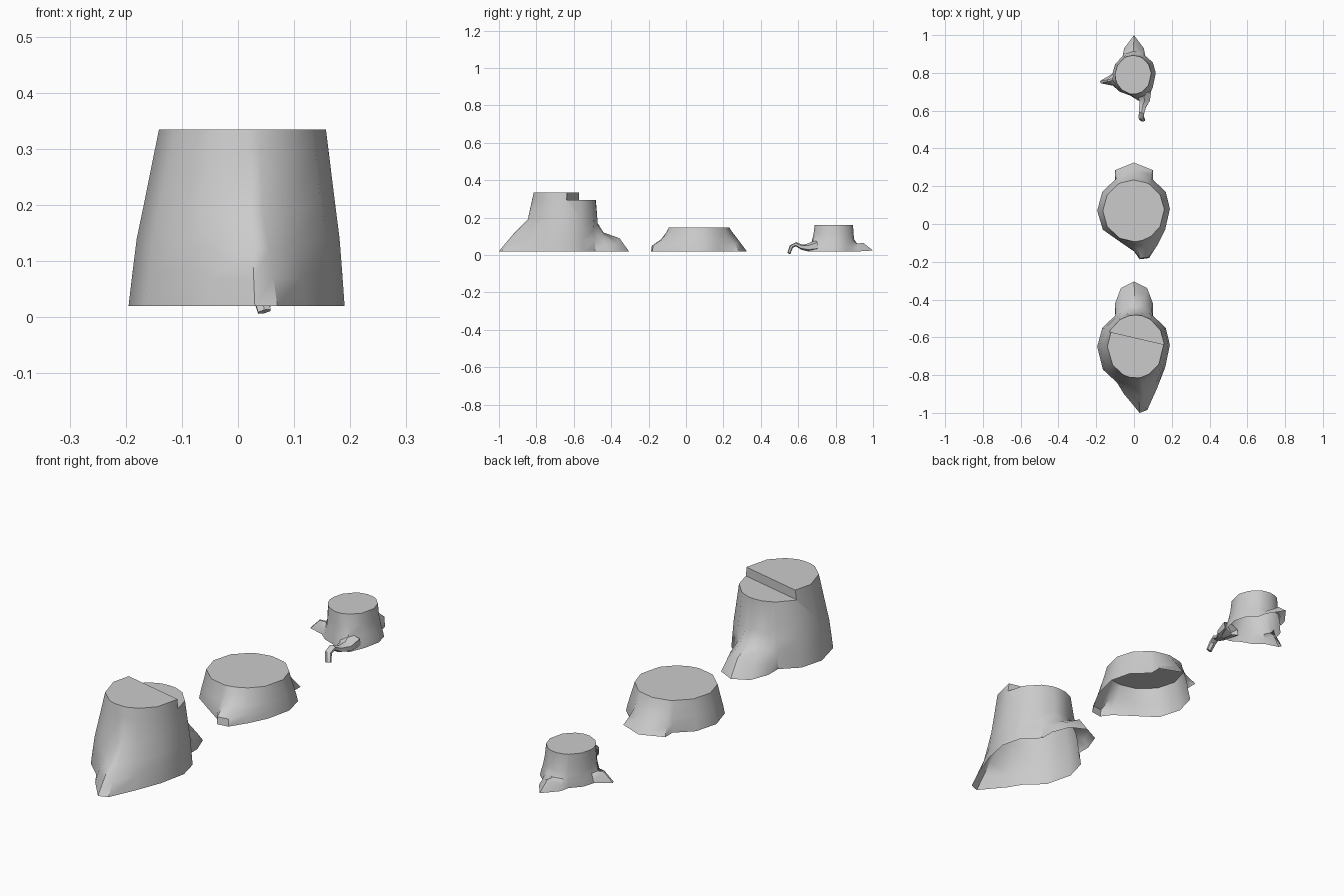
import bpy, bmesh
from math import atan2, cos, sin, pi
from mathutils import Vector

if "Cube" in bpy.data.objects:
    bpy.data.objects.remove(bpy.data.objects["Cube"])


def finish(name, bm, angle=40):
    bm.normal_update()
    me = bpy.data.meshes.new(name)
    bm.to_mesh(me)
    bm.free()
    ob = bpy.data.objects.new(name, me)
    bpy.context.collection.objects.link(ob)
    bpy.ops.object.select_all(action='DESELECT')
    ob.select_set(True)
    bpy.context.view_layer.objects.active = ob
    bpy.ops.object.shade_smooth_by_angle(angle=angle * pi / 180)
    return ob


def stump(cy, rx, ry, ox, top, cols, prof):
    """Open-bottomed wall: each column runs from its root point to the top ellipse.
    prof maps a column kind to (flare, z) pairs from the ground upward."""
    bm = bmesh.new()
    rings = []
    for k in range(5):
        ring = []
        for x, y, kind in cols:
            a = atan2(y, x)
            tx, ty = ox + rx * cos(a), ry * sin(a)
            f, z = prof[kind][k] if k < 4 else (0, top)
            ring.append(bm.verts.new((tx + (x - tx) * f, cy + ty + (y - ty) * f, z)))
        rings.append(ring)
    n = len(cols)
    for lo, hi in zip(rings, rings[1:]):
        for i in range(n):
            j = (i + 1) % n
            bm.faces.new((lo[i], lo[j], hi[j], hi[i]))
    bm.faces.new(rings[-1])
    return bm


def cut_step(bm, z, co, no):
    """Lower the part of the top lying on the positive side of a vertical plane."""
    co, no = Vector(co), Vector(no).normalized()
    bmesh.ops.bisect_plane(bm, geom=bm.verts[:] + bm.edges[:] + bm.faces[:],
                           plane_co=(0, 0, z), plane_no=(0, 0, 1))
    fs = [f for f in bm.faces if f.calc_center_median().z > z + 1e-4]
    es = list({e for f in fs for e in f.edges})
    vs = list({v for f in fs for v in f.verts})
    bmesh.ops.bisect_plane(bm, geom=vs + es + fs, plane_co=co, plane_no=no)
    side = lambda p: (p - co).dot(no)
    dead = [f for f in bm.faces if f.calc_center_median().z > z + 1e-4
            and side(f.calc_center_median()) > 1e-4]
    bmesh.ops.delete(bm, geom=dead, context='FACES')
    # lowered tread
    tread = [v for v in bm.verts if abs(v.co.z - z) < 1e-4 and side(v.co) > -1e-4]
    c = sum((v.co for v in tread), Vector()) / len(tread)
    tread.sort(key=lambda v: atan2(v.co.y - c.y, v.co.x - c.x))
    bm.faces.new(tread)
    # riser
    r = [v for v in bm.verts if v.co.z > z - 1e-4 and abs(side(v.co)) < 1e-4]
    r.sort(key=lambda v: (v.co.z, v.co.x))
    face = bm.faces.new((r[1], r[0], r[2], r[3]))
    face.normal_update()
    if face.normal.y < 0:
        face.normal_flip()


# back half of the outline, shared by the two wide stumps
def back(tip, shoulder, waist):
    right = [(.19, .01, 'n'), (.168, .1, 'n'), (.1, .165, 'n'), (.1, waist, 'bs')]
    if shoulder:
        right.append((.07, shoulder, 'bs'))
    return right + [(0, tip, 'b')] + [(-x, y, k) for x, y, k in reversed(right[1:])]


# tall stump with stepped saw cut
cols = back(.345, .31, .23) + [
    (-.195, 0, 'n'), (-.165, -.12, 'n'), (-.09, -.19, 'n'), (-.053, -.25, 'fs'),
    (.03, -.35, 'f'), (.07, -.335, 'f'), (.122, -.22, 'fs'), (.165, -.11, 'n')]
bm = stump(-.65, .149, .165, .008, .334, cols, {
    'n': [(1, .02), (.87, .08), (.73, .14), (.5, .2)],
    'b': [(1, .02), (.72, .09), (.25, .12), (.07, .17)],
    'bs': [(1, .02), (.8, .06), (.38, .1), (.12, .16)],
    'f': [(1, .02), (.78, .07), (.55, .12), (.17, .19)],
    'fs': [(1, .02), (.78, .07), (.52, .12), (.22, .19)]})
cut_step(bm, .295, (.01, -.603, 0), (.065, .28, 0))
finish('tall_stump', bm)

# wide low stump
cols = back(.255, None, .215) + [
    (-.195, 0, 'n'), (-.165, -.1, 'n'), (-.08, -.16, 'n'), (0, -.215, 'f'),
    (.03, -.257, 'f'), (.08, -.25, 'f'), (.125, -.18, 'n'), (.165, -.1, 'n')]
finish('low_stump', stump(.07, .163, .163, -.002, .146, cols, {
    'n': [(1, .02), (.8, .05), (.55, .08), (.2, .12)],
    'b': [(1, .02), (.6, .07), (.35, .1), (.1, .13)],
    'bs': [(1, .02), (.65, .05), (.35, .08), (.12, .12)],
    'f': [(1, .02), (.95, .05), (.42, .085), (.15, .12)]}))

# small stump with pointed roots behind and to the left
cols = [(.115, .01, 'n'), (.1, .065, 'n'), (.06, .1, 'n'), (.052, .14, 's'), (0, .21, 'r'),
        (-.052, .14, 's'), (-.06, .1, 'n'), (-.1, .055, 'n'), (-.115, .005, 's'),
        (-.18, -.033, 'r'), (-.175, -.045, 'r'), (-.112, -.058, 's'), (-.075, -.09, 'n'),
        (-.02, -.11, 'n'), (.02, -.135, 'n'), (.07, -.135, 'n'), (.1, -.065, 'n')]
finish('small_stump', stump(.79, .096, .103, -.004, .16, cols, {
    'n': [(1, .02), (.8, .045), (.5, .07), (.2, .11)],
    'r': [(1, .024), (.53, .064), (.2, .062), (.05, .085)],
    's': [(1, .02), (.7, .04), (.35, .06), (.1, .09)]}))

# small stump's arching front root, a tapered swept tube
path = [(.05, .7, .05, .04), (.056, .655, .04, .027), (.045, .62, .042, .017),
        (.04, .588, .058, .014), (.038, .563, .045, .013), (.047, .55, .01, .011)]
bm = bmesh.new()
rings = []
for i, (x, y, z, r) in enumerate(path):
    a, b = path[max(i - 1, 0)], path[min(i + 1, len(path) - 1)]
    t = Vector([b[k] - a[k] for k in range(3)]).normalized()
    u = t.cross(Vector((1, 0, 0))).normalized()
    w = t.cross(u)
    rings.append([bm.verts.new(Vector((x, y, z)) + r * (cos(q * pi / 3) * u * .8 + sin(q * pi / 3) * w * 1.2))
                  for q in range(6)])
for lo, hi in zip(rings, rings[1:]):
    for q in range(6):
        p = (q + 1) % 6
        bm.faces.new((lo[q], lo[p], hi[p], hi[q]))
bm.faces.new(rings[-1])
for v in bm.verts:
    v.co.z = max(v.co.z, 0)
bmesh.ops.recalc_face_normals(bm, faces=bm.faces[:])
finish('small_stump_root', bm)
